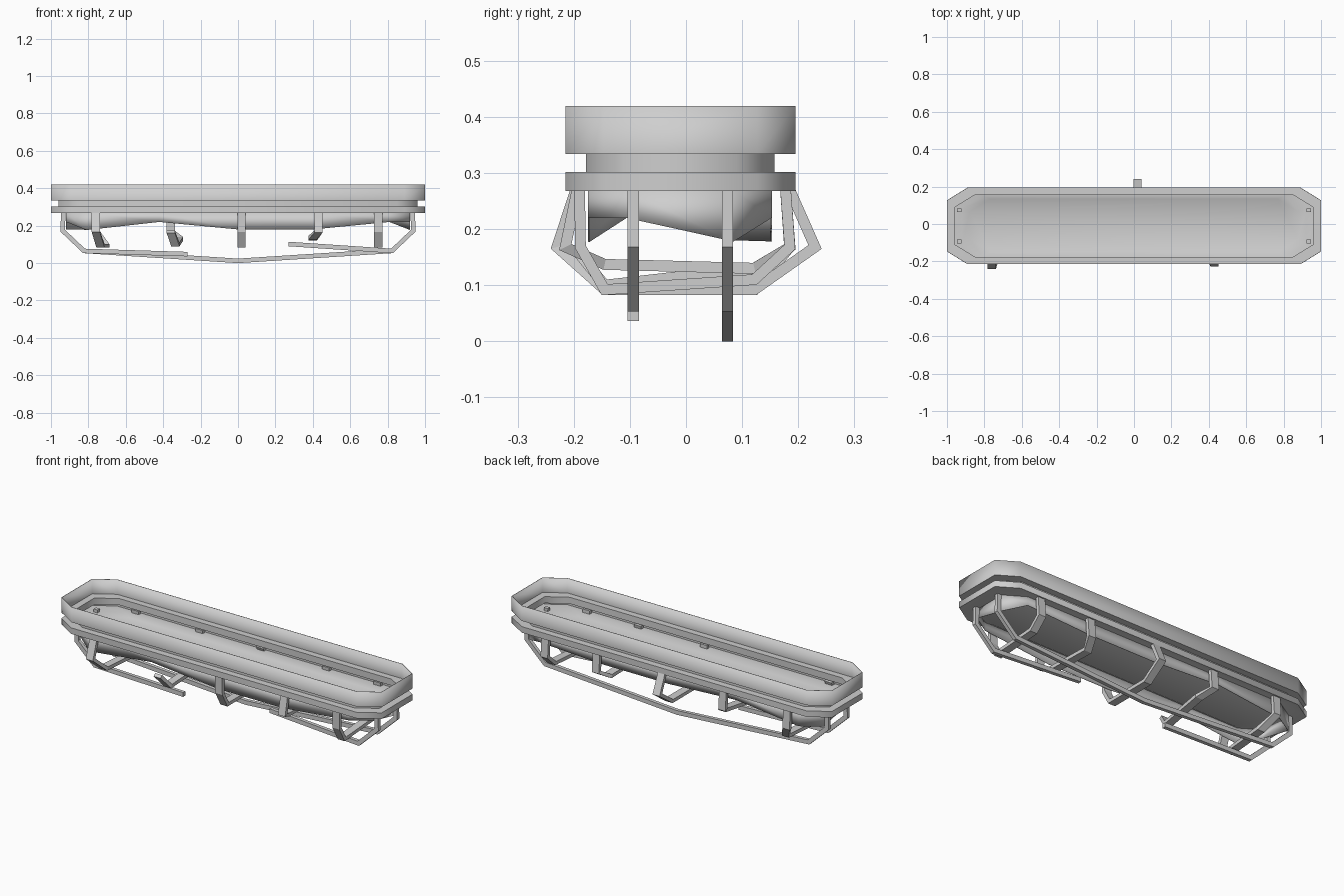
import bpy, bmesh
from mathutils import Vector

if "Cube" in bpy.data.objects:
    bpy.data.objects.remove(bpy.data.objects["Cube"])

grey = bpy.data.materials.new("light grey")
grey.use_nodes = True
grey.diffuse_color = (0.62, 0.62, 0.62, 1)
grey.node_tree.nodes["Principled BSDF"].inputs["Base Color"].default_value = (0.62, 0.62, 0.62, 1)


def finish(name, bm, smooth=0.0, shell=0.0):
    bmesh.ops.recalc_face_normals(bm, faces=bm.faces)
    mesh = bpy.data.meshes.new(name)
    bm.to_mesh(mesh)
    bm.free()
    mesh.materials.append(grey)
    obj = bpy.data.objects.new(name, mesh)
    bpy.context.collection.objects.link(obj)
    if smooth:
        bpy.ops.object.select_all(action='DESELECT')
        obj.select_set(True)
        bpy.context.view_layer.objects.active = obj
        bpy.ops.object.shade_smooth_by_angle(angle=smooth)
    if shell:
        solid = obj.modifiers.new("thin_shell", 'SOLIDIFY')
        solid.thickness = shell
        solid.offset = -1
    return obj


def loft(bm, rings):
    """Join neighbouring rings of vertices with quads."""
    for a, b in zip(rings, rings[1:]):
        n = len(a)
        for i in range(n):
            j = (i + 1) % n
            bm.faces.new((a[i], a[j], b[j], b[i]))


def octagon(half, front, back, z):
    """Long octagon with cut corners."""
    cx, cy = 0.11, 0.068
    quarter = [(half, back - cy), (half - cx, back)]
    top = quarter + [(-x, y) for x, y in reversed(quarter)]
    bottom = [(x, front + back - y) for x, y in reversed(top)]
    return [(x, y, z) for x, y in top + bottom]


def bar(name, path, side, width, thick):
    """Mitred rectangular bar along a path; side is the width direction."""
    bm = bmesh.new()
    pts = [Vector(p) for p in path]
    side = Vector(side)
    rings = []
    for i, p in enumerate(pts):
        before = (p - pts[i - 1]).normalized() if i else None
        after = (pts[i + 1] - p).normalized() if i < len(pts) - 1 else None
        t = ((before or after) + (after or before)).normalized()
        out = t.cross(side).normalized()
        miter = 1 / max(0.6, t.dot(before or after))
        w, h = side * width / 2, out * thick * miter / 2
        rings.append([bm.verts.new(p + a * w + b * h)
                      for a, b in ((1, 1), (1, -1), (-1, -1), (-1, 1))])
    loft(bm, rings)
    bm.faces.new(rings[0])
    bm.faces.new(rings[-1])
    return finish(name, bm)


# Thin pressed rim: floor, inner ledge, hollow flange, recessed band, upper wall
OUT, BAND = (1.0, -0.215, 0.195), (0.96, -0.178, 0.158)
HULL, FLOOR = (0.92, -0.175, 0.153), (0.878, -0.15, 0.135)
section = [(FLOOR, 0.255), (HULL, 0.268), (OUT, 0.268), (OUT, 0.302),
           (BAND, 0.302), (BAND, 0.334), (OUT, 0.334), (OUT, 0.419)]
bm = bmesh.new()
rings = [[bm.verts.new(p) for p in octagon(*size, z)] for size, z in section]
loft(bm, rings)
bm.faces.new(rings[0])
finish("basket_rim", bm, 1.13, 0.003)

# Open skirt under the floor with a ragged lower edge: x, y, lower z
F, B = HULL[1], HULL[2]
edge = [(0.92, 0.085, 0.178), (0.81, B, 0.22), (0.42, B, 0.2), (0, B, 0.2), (-0.42, B, 0.222),
        (-0.81, B, 0.178), (-0.92, 0.085, 0.18), (-0.92, -0.107, 0.22), (-0.81, F, 0.177),
        (-0.42, F, 0.22), (0, F, 0.18), (0.4, F, 0.18), (0.81, F, 0.22), (0.92, -0.107, 0.22)]
bm = bmesh.new()
upper = [bm.verts.new((x, y, 0.268)) for x, y, z in edge]
lower = [bm.verts.new(p) for p in edge]
loft(bm, [upper, lower])
finish("ragged_skirt", bm, 1.13, 0.003)

# Cross frames: top x, low front x, low back x, front reach, back reach, low front z, low back z
frames = [(-0.76, -0.735, -0.71, -0.23, 0.185, 0.092, 0.092),
          (-0.36, -0.335, -0.315, -0.2, 0.185, 0.1, 0.13),
          (0.018, 0.018, 0.018, -0.188, 0.23, 0.092, 0.092),
          (0.43, 0.4, 0.4, -0.215, 0.185, 0.137, 0.13),
          (0.75, 0.75, 0.75, -0.188, 0.185, 0.092, 0.11)]
for i, (x, xf, xb, front, back, zf, zb) in enumerate(frames):
    path = [(x, 0.176, 0.29), (x, back, 0.168), (xb, 0.122, zb), (xf, -0.145, zf), (x, front, 0.168)]
    # The second frame has lost its upper front leg
    if i != 1:
        path.append((x, -0.19, 0.29))
    bar(f"cross_frame_{i + 1}", path, (1, 0, 0), 0.044, 0.019)


# Lengthwise rails: the back one is whole, the front one is broken in the middle
def rail_end(s, y):
    return [(s * 0.934, y, 0.288), (s * 0.937, y, 0.173), (s * 0.823, y, 0.065)]


BACK, FRONT = 0.074, -0.094
bar("back_rail", rail_end(-1, BACK) + [(0, BACK, 0.012)] + rail_end(1, BACK)[::-1],
    (0, 1, 0), 0.02, 0.024)
bar("front_rail_right", rail_end(-1, FRONT) + [(-0.27, FRONT, 0.048)], (0, 1, 0), 0.02, 0.024)
bar("front_rail_left", rail_end(1, FRONT) + [(0.27, FRONT, 0.102)], (0, 1, 0), 0.02, 0.024)
